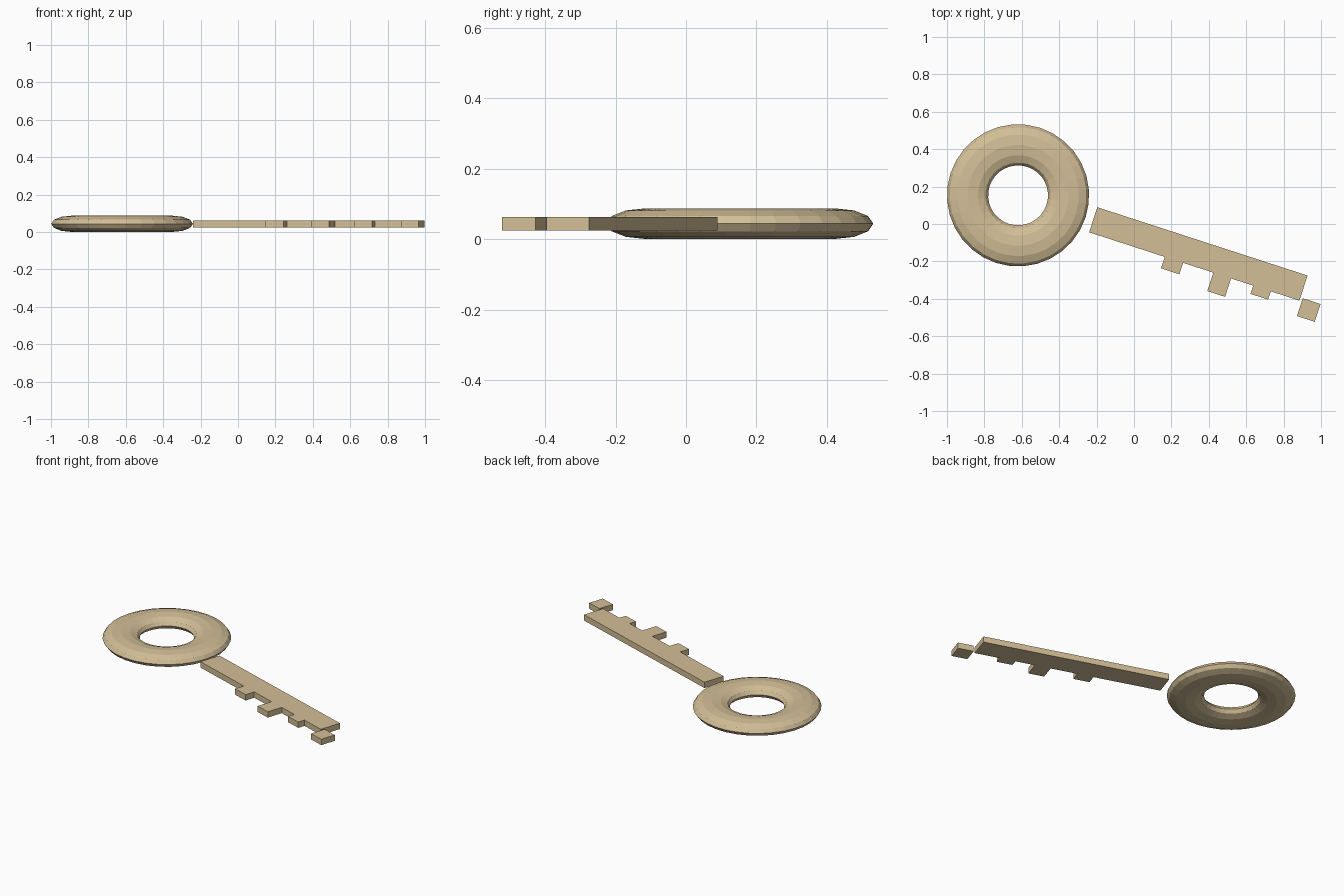
import bpy, bmesh, math
from mathutils import Matrix

if "Cube" in bpy.data.objects:
    bpy.data.objects.remove(bpy.data.objects["Cube"])

ANGLE = math.radians(-18)
CENTRE = (0.344, -0.160, 0.044)   # middle of the shaft
THICK = 0.038
HALF_LEN, HALF_WID = 0.591, 0.0705

brass = bpy.data.materials.new("brass")
brass.diffuse_color = (0.65, 0.52, 0.31, 1)
brass.use_nodes = True
brass.node_tree.nodes["Principled BSDF"].inputs["Base Color"].default_value = brass.diffuse_color

# Everything is laid out along the key's own axis, then turned into place
place = Matrix.Translation(CENTRE) @ Matrix.Rotation(ANGLE, 4, 'Z')


def plate(name, outline):
    """Extrude a flat outline symmetrically about the key's mid plane."""
    bm = bmesh.new()
    face = bm.faces.new([bm.verts.new((u, v, -THICK / 2)) for u, v in outline])
    top = bmesh.ops.extrude_face_region(bm, geom=[face])["geom"]
    bmesh.ops.translate(bm, vec=(0, 0, THICK),
                        verts=[g for g in top if isinstance(g, bmesh.types.BMVert)])
    bmesh.ops.recalc_face_normals(bm, faces=bm.faces)
    mesh = bpy.data.meshes.new(name)
    bm.to_mesh(mesh)
    bm.free()
    obj = bpy.data.objects.new(name, mesh)
    bpy.context.collection.objects.link(obj)
    obj.matrix_world = place
    mesh.materials.append(brass)
    return obj


# Shaft with three teeth along its lower edge: (start, end, depth)
teeth = [(-0.166, -0.063, -0.135), (0.107, 0.207, -0.174), (0.331, 0.430, -0.117)]
outline = [(-HALF_LEN, HALF_WID), (-HALF_LEN, -HALF_WID)]
for a, b, depth in teeth:
    outline += [(a, -HALF_WID), (a, depth), (b, depth), (b, -HALF_WID)]
outline += [(HALF_LEN, -HALF_WID), (HALF_LEN, HALF_WID)]
plate("shaft_with_teeth", outline)

# Loose tooth at the tip
plate("tip_tooth", [(0.604, -0.053), (0.604, -0.153), (0.704, -0.153), (0.704, -0.053)])

# Flattened ring handle
bpy.ops.mesh.primitive_torus_add(major_radius=0.27, minor_radius=0.11,
                                 major_segments=32, minor_segments=12)
ring = bpy.context.object
ring.name = "ring_handle"
ring.matrix_world = (place @ Matrix.Translation((-1.0135, 0, 0))
                     @ Matrix.Diagonal((1, 1, 0.395, 1)))
ring.data.materials.append(brass)
